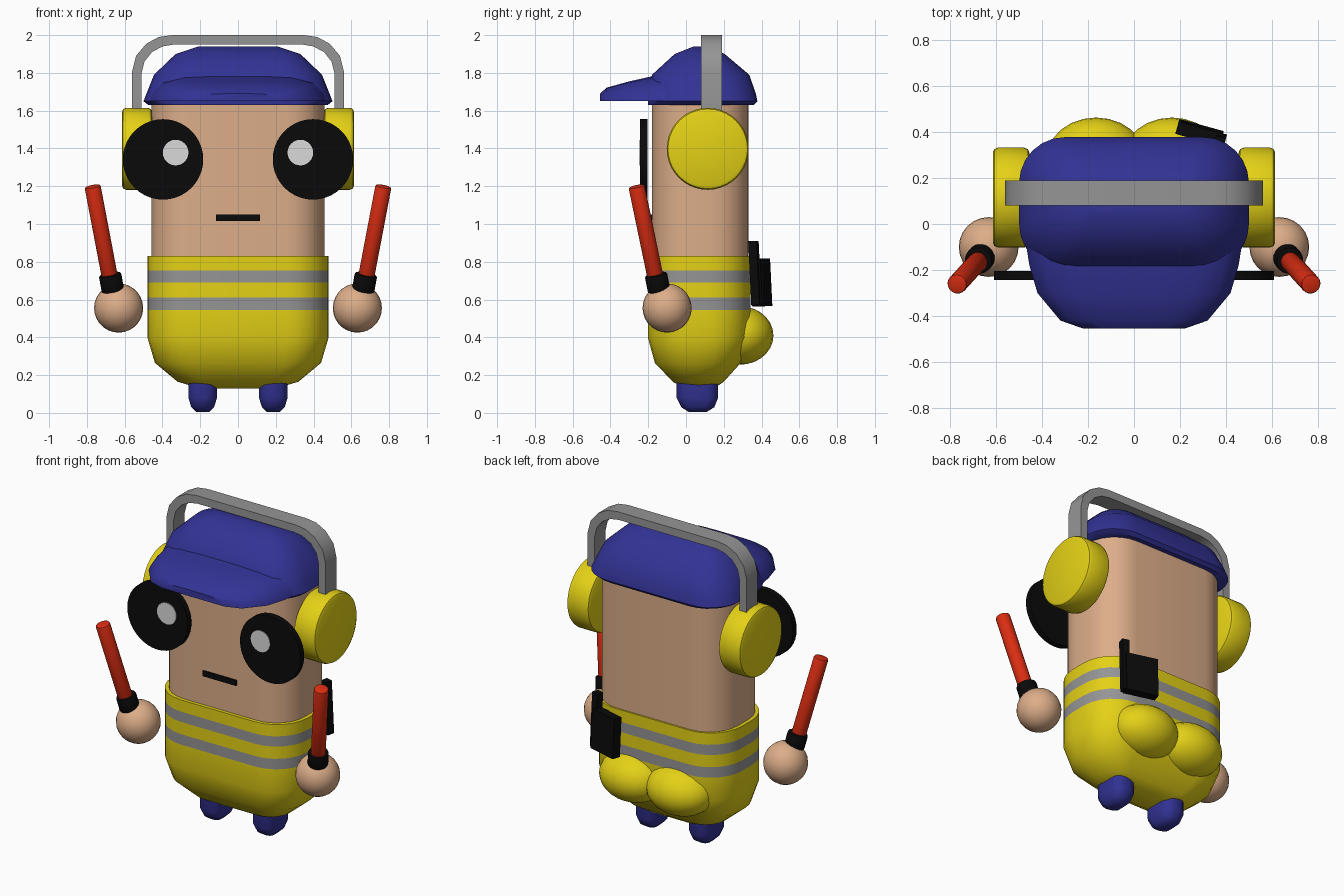
import bpy, bmesh, math
from mathutils import Vector, Matrix

if "Cube" in bpy.data.objects:
    bpy.data.objects.remove(bpy.data.objects["Cube"])

COLOURS = {
    "yellow": (0.78, 0.64, 0.008), "grey": (0.30, 0.30, 0.30), "skin": (0.72, 0.42, 0.25),
    "blue": (0.032, 0.032, 0.30), "black": (0.003, 0.003, 0.003),
    "red": (0.70, 0.026, 0.006), "white": (0.70, 0.70, 0.70),
}
MATS = {}
for key, c in COLOURS.items():
    MATS[key] = bpy.data.materials.new(key)
    MATS[key].diffuse_color = (*c, 1)


def finish(bm, name, *mats, angle=35):
    bmesh.ops.recalc_face_normals(bm, faces=bm.faces)
    me = bpy.data.meshes.new(name)
    bm.to_mesh(me)
    bm.free()
    ob = bpy.data.objects.new(name, me)
    bpy.context.collection.objects.link(ob)
    for m in mats:
        me.materials.append(MATS[m])
    bpy.ops.object.select_all(action='DESELECT')
    ob.select_set(True)
    bpy.context.view_layer.objects.active = ob
    if angle:
        bpy.ops.object.shade_smooth_by_angle(angle=math.radians(angle))
    return ob


def skin_rings(rings):
    """Join matching closed rings of points and cap both ends."""
    bm = bmesh.new()
    rows = [[bm.verts.new(p) for p in ring] for ring in rings]
    n = len(rows[0])
    for a, b in zip(rows, rows[1:]):
        for i in range(n):
            bm.faces.new((a[i], a[(i + 1) % n], b[(i + 1) % n], b[i]))
    bm.faces.new(rows[0])
    bm.faces.new(rows[-1])
    return bm


def footprint(z, hx, y0, y1, r, cx=0, seg=6):
    """Rounded rectangle at height z."""
    cy, hy = (y0 + y1) / 2, (y1 - y0) / 2
    r = min(r, hx * 0.98, hy * 0.98)
    pts = []
    for q, (sx, sy) in enumerate(((1, 1), (-1, 1), (-1, -1), (1, -1))):
        for i in range(seg + 1):
            a = (q + i / seg) * math.pi / 2
            pts.append((cx + sx * (hx - r) + r * math.cos(a),
                        cy + sy * (hy - r) + r * math.sin(a), z))
    return pts


def rod(name, a, b, r, mat, n=24, bevel=0.0):
    a, b = Vector(a), Vector(b)
    bm = bmesh.new()
    m = Matrix.Translation((a + b) / 2) @ (b - a).to_track_quat('Z', 'Y').to_matrix().to_4x4()
    bmesh.ops.create_cone(bm, cap_ends=True, segments=n, radius1=r, radius2=r,
                          depth=(b - a).length, matrix=m)
    if bevel:
        rim = [e for e in bm.edges if any(len(f.verts) > 4 for f in e.link_faces)]
        bmesh.ops.bevel(bm, geom=rim, offset=bevel, segments=2, affect='EDGES', profile=0.5)
    return finish(bm, name, mat)


def ball(name, centre, radii, mat):
    bm = bmesh.new()
    m = Matrix.Translation(centre) @ Matrix.Diagonal((*radii, 1))
    bmesh.ops.create_uvsphere(bm, u_segments=24, v_segments=14, radius=1, matrix=m)
    return finish(bm, name, mat, angle=60)


def box(name, centre, size, mat, rot=None):
    bm = bmesh.new()
    m = Matrix.Translation(centre) @ (rot or Matrix()) @ Matrix.Diagonal((*size, 1))
    bmesh.ops.create_cube(bm, size=1, matrix=m)
    return finish(bm, name, mat, angle=0)


# Head and torso
finish(skin_rings([footprint(z, 0.457, -0.18, 0.332, 0.2) for z in (0.7, 1.66)]), "torso", "skin")

# Vest with two reflective bands
levels = [(0.13, 0.20, -0.01, 0.15, 0.08), (0.165, 0.32, -0.07, 0.20, 0.13),
          (0.265, 0.44, -0.165, 0.29, 0.2), (0.40, 0.48, -0.202, 0.342, 0.22)]
levels += [(z, 0.48, -0.202, 0.342, 0.22) for z in (0.545, 0.612, 0.69, 0.755, 0.83)]
bm = skin_rings([footprint(*l) for l in levels])
for f in bm.faces:
    z = f.calc_center_median().z
    f.material_index = int(0.545 < z < 0.612 or 0.69 < z < 0.755)
finish(bm, "vest", "yellow", "grey")

# Cap crown
finish(skin_rings([footprint(*l) for l in (
    (1.63, 0.475, -0.20, 0.36, 0.2), (1.65, 0.50, -0.20, 0.378, 0.2),
    (1.69, 0.485, -0.20, 0.37, 0.2), (1.79, 0.445, -0.18, 0.335, 0.2),
    (1.90, 0.33, -0.06, 0.205, 0.12), (1.94, 0.21, 0.04, 0.10, 0.03))]), "cap_crown", "blue")

# Cap visor, cross-sections running forward
visor = []
for y, hx, top in ((0.07, 0.495, 1.80), (-0.18, 0.455, 1.782), (-0.30, 0.42, 1.755),
                   (-0.42, 0.32, 1.722), (-0.455, 0.22, 1.69)):
    h = top - 1.65
    half = [(1, 0), (0.97, 0.3), (0.86, 0.72), (0.62, 0.95), (0.3, 1)]
    prof = half + [(-u, v) for u, v in reversed(half)]
    visor.append([(u * hx, y, 1.65 + v * h) for u, v in prof])
finish(skin_rings(visor), "cap_visor", "blue")

# Headband: flat strip bent over the head
outer = [(0.56, 1.58), (0.56, 1.81), (0.54, 1.89), (0.485, 1.955), (0.42, 1.99), (0.35, 2.0)]
inner = [(0.51, 1.58), (0.51, 1.80), (0.495, 1.86), (0.455, 1.91), (0.40, 1.94), (0.34, 1.95)]
band = []
for s, order in ((1, 1), (-1, -1)):
    for (xo, zo), (xi, zi) in list(zip(outer, inner))[::order]:
        band.append([(s * xo, 0.08, zo), (s * xo, 0.19, zo), (s * xi, 0.19, zi), (s * xi, 0.08, zi)])
finish(skin_rings(band), "headband", "grey")

# Mouth
box("mouth", (0, -0.182, 1.032), (0.235, 0.016, 0.034), "black")

# Mirrored parts
for s, side in ((-1, "left"), (1, "right")):
    rod(f"ear_cup_{side}", (s * 0.455, 0.115, 1.398), (s * 0.614, 0.115, 1.398), 0.217,
        "yellow", 40, 0.022)
    rod(f"eye_{side}", (s * 0.397, -0.205, 1.342), (s * 0.397, -0.243, 1.342), 0.213, "black", 40)
    rod(f"eye_highlight_{side}", (s * 0.33, -0.24, 1.378), (s * 0.33, -0.247, 1.378), 0.068, "white")
    ball(f"hand_{side}", (s * 0.632, -0.10, 0.555), (0.13, 0.13, 0.13), "skin")
    rod(f"wand_grip_{side}", (s * 0.662, -0.142, 0.645), (s * 0.678, -0.160, 0.735), 0.06,
        "black", 20, 0.01)
    rod(f"wand_{side}", (s * 0.675, -0.158, 0.70), (s * 0.77, -0.262, 1.20), 0.043,
        "red", 20, 0.008)
    ball(f"seat_lobe_{side}", (s * 0.165, 0.285, 0.41), (0.215, 0.178, 0.155), "yellow")
    foot = [footprint(z, hx, y0, y1, r, s * 0.187, 3) for z, hx, y0, y1, r in (
        (0.005, 0.035, 0.015, 0.11, 0.03), (0.03, 0.06, -0.025, 0.15, 0.05),
        (0.08, 0.076, -0.05, 0.17, 0.06), (0.22, 0.076, -0.05, 0.17, 0.06))]
    finish(skin_rings(foot), f"foot_{side}", "blue", angle=50)

# Radio clipped to the back of the vest
turn = Matrix.Rotation(-0.27, 4, 'Z') @ Matrix.Rotation(0.05, 4, 'X')
box("radio_body", (0.285, 0.398, 0.69), (0.20, 0.055, 0.25), "black", turn)
box("radio_antenna", (0.375, 0.365, 0.74), (0.045, 0.045, 0.34), "black", turn)

for m in bpy.data.materials:
    if m.users and not m.is_grease_pencil:
        m.use_nodes = True
        m.node_tree.nodes["Principled BSDF"].inputs["Base Color"].default_value = m.diffuse_color
